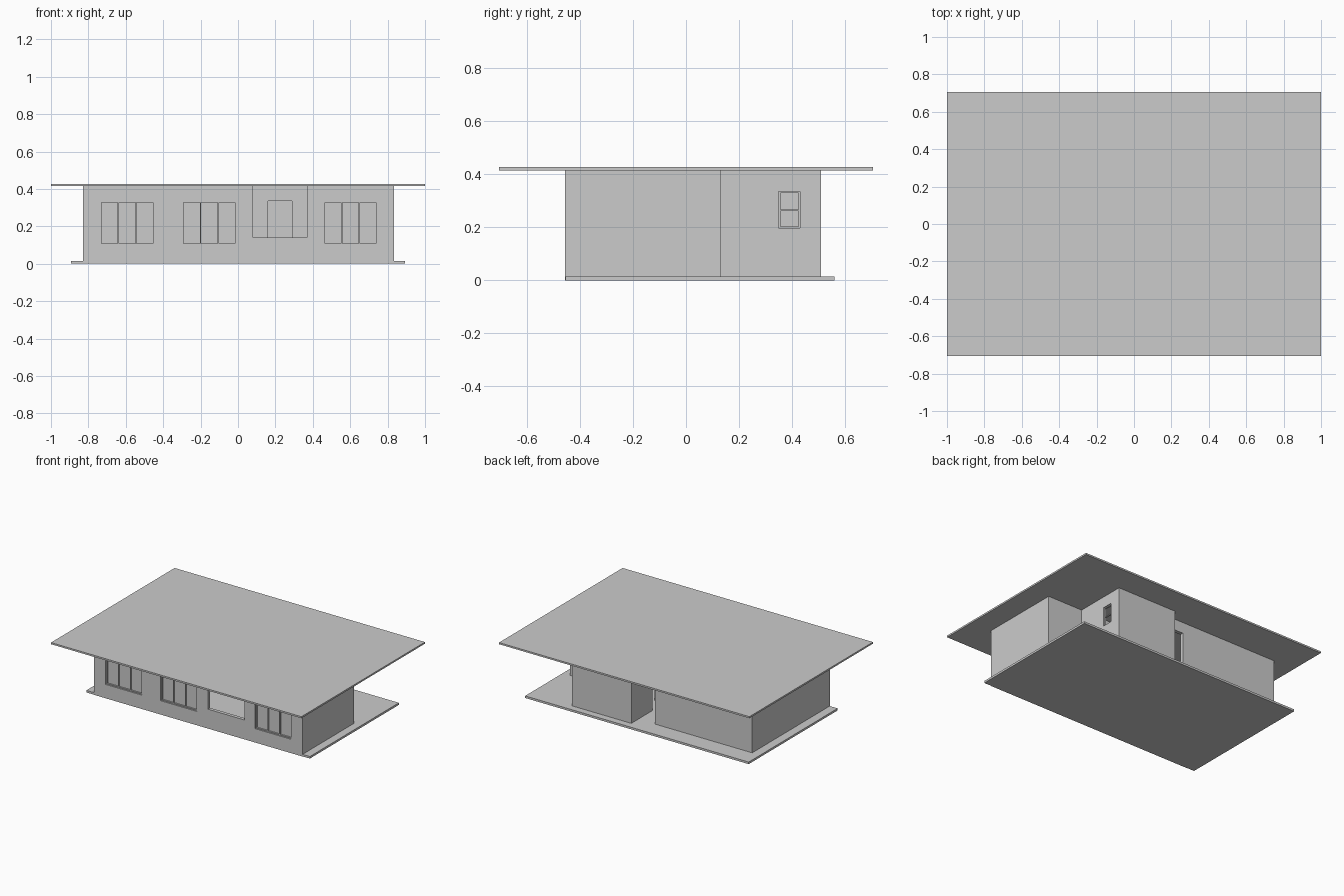
import bpy

if "Cube" in bpy.data.objects:
    bpy.data.objects.remove(bpy.data.objects["Cube"])

T = 0.025          # wall thickness
TOP = 0.415        # underside of the roof
FRONT = -0.457


def box(name, x0, x1, y0, y1, z0, z1):
    bpy.ops.mesh.primitive_cube_add(
        size=1, location=((x0 + x1) / 2, (y0 + y1) / 2, (z0 + z1) / 2))
    ob = bpy.context.object
    ob.name = name
    ob.scale = (x1 - x0, y1 - y0, z1 - z0)
    bpy.ops.object.transform_apply(location=False, rotation=False, scale=True)
    return ob


def wall(name, axis, a0, a1, b, openings=(), z0=0.008):
    """Wall along an axis starting at depth b, split around openings (start, end, sill, head)."""
    def piece(p, q, lo, hi, part):
        if q - p < 1e-4 or hi - lo < 1e-4:
            return
        if axis == 'x':
            box(name + part, p, q, b, b + T, lo, hi)
        else:
            box(name + part, b, b + T, p, q, lo, hi)
    pos = a0
    for s, e, sill, head in openings:
        piece(pos, s, z0, TOP, "_pier")
        piece(s, e, z0, sill, "_sill")
        piece(s, e, head, TOP, "_lintel")
        pos = e
    piece(pos, a1, z0, TOP, "_pier")


def window(name, x0, x1, z0, z1, panes=3):
    """Recessed glazed window with frame and mullions in the front wall."""
    f, y0, y1 = 0.007, FRONT + 0.007, FRONT + 0.02
    box(name + "_glass", x0, x1, y1 - 0.004, y1, z0, z1)
    for z in (z0, z1 - f):
        box(name + "_rail", x0, x1, y0, y1, z, z + f)
    for i in range(panes + 1):
        x = x0 + (x1 - x0 - f) * i / panes
        box(name + "_mullion", x, x + f, y0, y1, z0, z1)


# Floor slab and overhanging flat roof
box("floor_slab", -0.893, 0.893, -0.455, 0.56, 0, 0.015)
box("flat_roof", -1, 1, -0.705, 0.705, TOP, 0.427)

# Front wall with three windows and a tall open bay
wins = [(-0.738, -0.447), (-0.298, -0.008), (0.457, 0.745)]
opens = [(a, b, 0.1, 0.335) for a, b in wins]
opens.insert(2, (0.08, 0.37, 0.14, TOP))
wall("front_wall", 'x', -0.83, 0.835, FRONT, opens, z0=0.0)
for i, (a, b) in enumerate(wins):
    window("window_%d" % (i + 1), a, b, 0.1, 0.335)

# Side walls
wall("left_wall", 'y', FRONT + T, 0.43, -0.83)
wall("right_wall", 'y', FRONT + T, 0.13, 0.835 - T)

# Rear wall with the back doorway
wall("rear_wall", 'x', -0.83 + T, 0.08, 0.43 - T, [(-0.055, 0.08, 0.015, 0.335)])

# Projecting rear room with small side window
wall("rear_room_back", 'x', 0.08, 0.555, 0.51 - T)
wall("rear_room_left", 'y', 0.27, 0.51 - T, 0.08)
wall("rear_room_right", 'y', 0.13, 0.51 - T, 0.555 - T, [(0.35, 0.43, 0.197, 0.335)])
for z in (0.197, 0.262, 0.329):
    box("side_window_rail", 0.536, 0.548, 0.35, 0.43, z, z + 0.006)
for y in (0.35, 0.424):
    box("side_window_stile", 0.536, 0.548, y, y + 0.006, 0.197, 0.335)

# Inner wall continuing the right rear wall, with a doorway
wall("inner_wall", 'x', 0.08, 0.835 - T, 0.13 - T, [(0.16, 0.29, 0.015, 0.335)])
